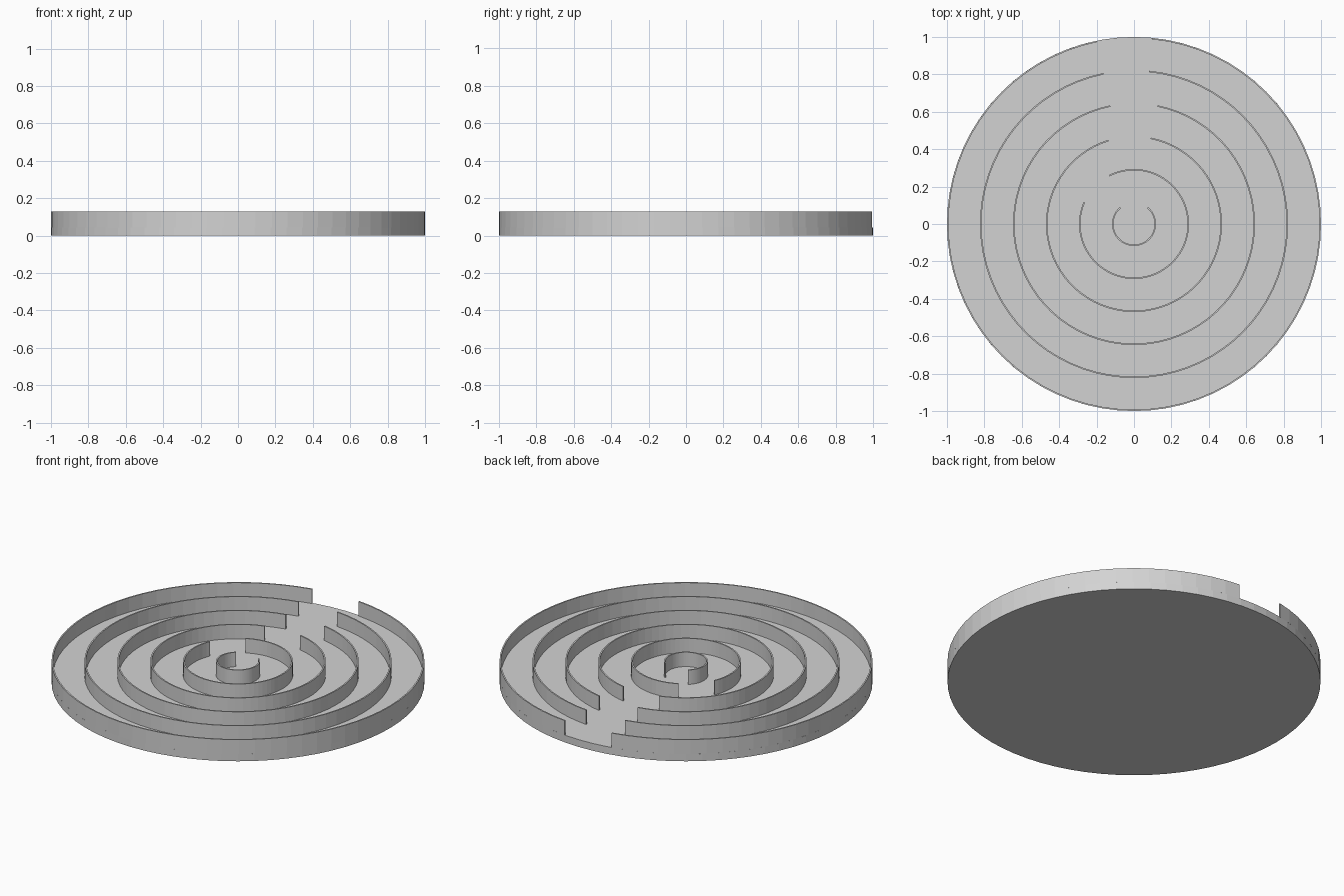
import bpy, bmesh, math

cube = bpy.data.objects.get("Cube")
if cube:
    bpy.data.objects.remove(cube, do_unlink=True)

FLOOR, TOP, WALL = 0.043, 0.128, 0.008
STEP = math.radians(5)

gray = bpy.data.materials.new("light_gray")
gray.use_nodes = True
color = (0.65, 0.65, 0.65, 1)
gray.diffuse_color = color
gray.node_tree.nodes["Principled BSDF"].inputs["Base Color"].default_value = color


def add_object(name, bm):
    bmesh.ops.recalc_face_normals(bm, faces=bm.faces)
    mesh = bpy.data.meshes.new(name)
    bm.to_mesh(mesh)
    bm.free()
    mesh.materials.append(gray)
    obj = bpy.data.objects.new(name, mesh)
    bpy.context.collection.objects.link(obj)


def extrude_up(bm, faces, height):
    new = bmesh.ops.extrude_face_region(bm, geom=faces)["geom"]
    verts = [v for v in new if isinstance(v, bmesh.types.BMVert)]
    bmesh.ops.translate(bm, verts=verts, vec=(0, 0, height))


def arc_wall(name, radius, gap_start, gap_end):
    """Thin upright ring that is open between two angles in degrees."""
    start = math.radians(gap_end)
    sweep = math.radians(360 - gap_end + gap_start)
    count = round(sweep / STEP)
    bm = bmesh.new()
    pairs = []
    for i in range(count + 1):
        a = start + sweep * i / count
        pairs.append([bm.verts.new((r * math.cos(a), r * math.sin(a), FLOOR))
                      for r in (radius - WALL, radius)])
    faces = [bm.faces.new((p[0], p[1], q[1], q[0]))
             for p, q in zip(pairs, pairs[1:])]
    extrude_up(bm, faces, TOP - FLOOR)
    add_object(name, bm)


# Round base plate
bm = bmesh.new()
bmesh.ops.create_circle(bm, cap_ends=True, segments=72, radius=1)
extrude_up(bm, bm.faces[:], FLOOR)
add_object("base_plate", bm)

# Concentric maze walls, evenly spaced, each with its own opening
openings = [(50, 130), (117, 156.5), (79, 107),
            (78.7, 101.4), (84.4, 101.5), (84.4, 101.5)]
for i, (gap_start, gap_end) in enumerate(openings):
    arc_wall(f"maze_wall_{i + 1}", (2 + 3 * i) / 17, gap_start, gap_end)
